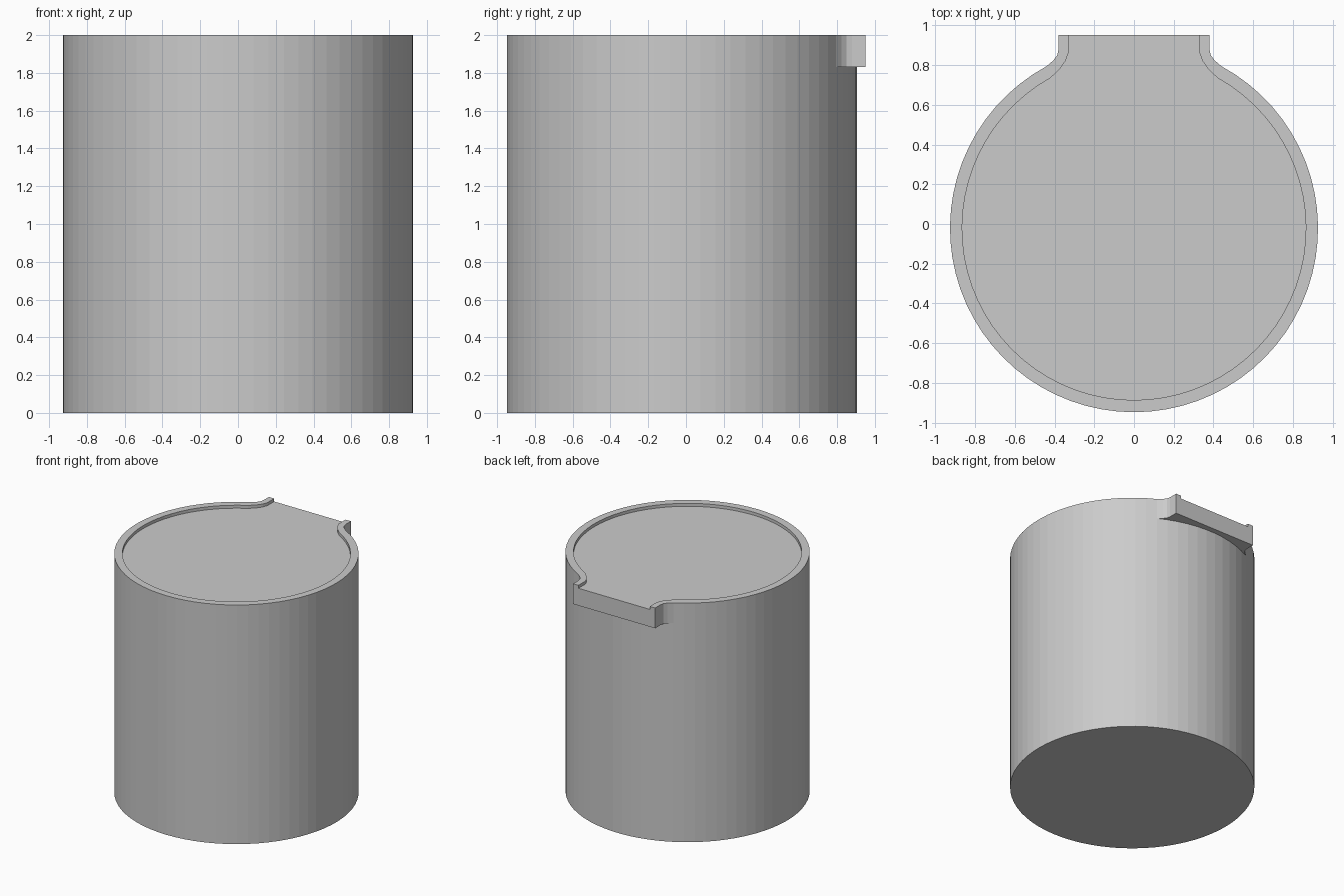
import bpy, bmesh, math

if "Cube" in bpy.data.objects:
    bpy.data.objects.remove(bpy.data.objects["Cube"])

TOP, FLOOR, TAB_BASE = 2.0, 1.975, 1.83
CENTER_Y, RADIUS, INNER_RADIUS = -0.021, 0.926, 0.865
FRONT_SEGS, BACK_SEGS = 60, 11


def arc(radius, start, end, segs):
    """Points on a circle around the vessel axis."""
    angles = [start + (end - start) * i / segs for i in range(segs + 1)]
    return [(radius * math.cos(a), CENTER_Y + radius * math.sin(a)) for a in angles]


def spout_outline(radius, join_x, side):
    """Left spout lip, round the front of the vessel, to the right spout lip."""
    a = math.acos(join_x / radius)
    mirrored = [(-x, y) for x, y in reversed(side)]
    return side + arc(radius, a, -math.pi - a, FRONT_SEGS) + mirrored


outer = spout_outline(RADIUS, 0.44, [(0.38, 0.95), (0.38, 0.88), (0.386, 0.85), (0.405, 0.824)])
inner = spout_outline(INNER_RADIUS, 0.42, [(0.33, 0.95), (0.33, 0.86), (0.345, 0.82), (0.372, 0.782)])
lip = 4
join = math.acos(0.44 / RADIUS)
back = arc(RADIUS, math.pi - join, join, BACK_SEGS)[1:-1]

bm = bmesh.new()


def ring(points, z):
    return [bm.verts.new((x, y, z)) for x, y in points]


def bridge(a, b, closed=False):
    """Quads between two matching rows of vertices."""
    for i in range(len(a) if closed else len(a) - 1):
        j = (i + 1) % len(a)
        bm.faces.new((a[i], a[j], b[j], b[i]))


# Round body wall and base
tab_row = ring(outer, TAB_BASE)
body_row = tab_row[lip:-lip] + ring(back, TAB_BASE)
base_row = ring(outer[lip:-lip] + back, 0)
bridge(base_row, body_row, closed=True)
bm.faces.new(base_row)

# Upper wall, rim and recessed top
rim_out = ring(outer, TOP)
rim_in = ring(inner, TOP)
floor_row = ring(inner, FLOOR)
bridge(tab_row, rim_out)
bridge(rim_out, rim_in)
bridge(rim_in, floor_row)
bm.faces.new(floor_row)

# Spout underside and notched end
back_row = body_row[FRONT_SEGS + 1:]
bm.faces.new(tab_row[:lip + 1] + back_row[::-1] + tab_row[-lip - 1:])
bm.faces.new((tab_row[0], rim_out[0], rim_in[0], floor_row[0],
              floor_row[-1], rim_in[-1], rim_out[-1], tab_row[-1]))

bmesh.ops.recalc_face_normals(bm, faces=bm.faces)
mesh = bpy.data.meshes.new("spouted_vessel")
bm.to_mesh(mesh)
bm.free()

# Single grey finish
grey = bpy.data.materials.new("light_grey")
grey.use_nodes = True
color = (0.6, 0.6, 0.6, 1)
grey.diffuse_color = color
grey.node_tree.nodes["Principled BSDF"].inputs["Base Color"].default_value = color
mesh.materials.append(grey)

vessel = bpy.data.objects.new("spouted_vessel", mesh)
bpy.context.collection.objects.link(vessel)
